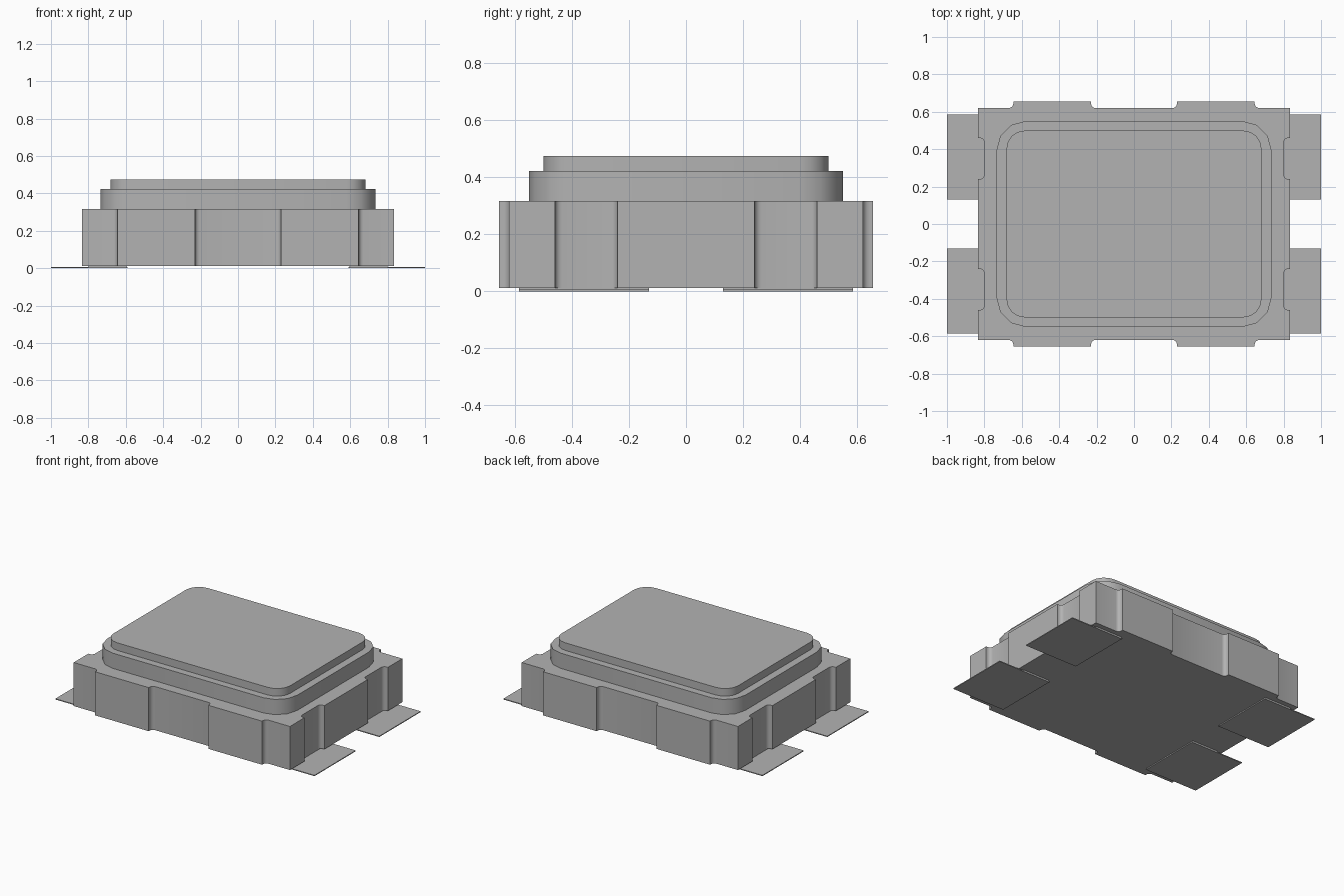
import bpy
import bmesh
import math

cube = bpy.data.objects.get("Cube")
if cube:
    bpy.data.objects.remove(cube, do_unlink=True)

grey = bpy.data.materials.new("light grey")
grey.use_nodes = True
COLOUR = (0.45, 0.45, 0.45, 1)
grey.diffuse_color = COLOUR
grey.node_tree.nodes["Principled BSDF"].inputs["Base Color"].default_value = COLOUR


def prism(name, outline, bottom, top, smooth=True):
    """Extrude a counter-clockwise outline into a solid."""
    bm = bmesh.new()
    face = bm.faces.new([bm.verts.new((x, y, bottom)) for x, y in outline])
    moved = bmesh.ops.extrude_face_region(bm, geom=[face])["geom"]
    for v in moved:
        if isinstance(v, bmesh.types.BMVert):
            v.co.z = top
    bmesh.ops.recalc_face_normals(bm, faces=bm.faces)
    mesh = bpy.data.meshes.new(name)
    bm.to_mesh(mesh)
    bm.free()
    mesh.materials.append(grey)
    obj = bpy.data.objects.new(name, mesh)
    bpy.context.collection.objects.link(obj)
    if smooth:
        bpy.ops.object.select_all(action="DESELECT")
        obj.select_set(True)
        bpy.context.view_layer.objects.active = obj
        bpy.ops.object.shade_smooth_by_angle(angle=math.radians(35))
    return obj


def arc(cx, cy, r, start, end, steps):
    angles = [math.radians(start + (end - start) * i / steps) for i in range(steps + 1)]
    return [(cx + r * math.cos(a), cy + r * math.sin(a)) for a in angles]


def rounded_rect(hx, hy, r, steps):
    points = []
    for sx, sy, start in ((1, 1, 0), (-1, 1, 90), (-1, -1, 180), (1, -1, 270)):
        points += arc(sx * (hx - r), sy * (hy - r), r, start, start + 90, steps)
    return points


def rectangle(x0, x1, y0, y1):
    return [(x0, y0), (x1, y0), (x1, y1), (x0, y1)]


# Ceramic body: one quarter of the notched outline, mirrored to the others
R = 0.025
quarter = [(0.835, 0.24)]
quarter += arc(0.80 + R, 0.24 + R, R, 270, 180, 4)
quarter += arc(0.80 + R, 0.46 - R, R, 180, 90, 4)
quarter += [(0.835, 0.46), (0.835, 0.62)]
quarter += arc(0.645 + R, 0.62 + R, R, 270, 180, 4)
quarter += [(0.645, 0.656), (0.23, 0.656)]
quarter += arc(0.23 - R, 0.62 + R, R, 0, -90, 4)
back = quarter + [(-x, y) for x, y in reversed(quarter)]
prism("body", back + [(-x, -y) for x, y in back], 0.012, 0.316)

# Seal ring and lid
prism("seal_ring", rounded_rect(0.735, 0.55, 0.155, 3), 0.316, 0.422)
prism("lid", rounded_rect(0.682, 0.50, 0.10, 4), 0.422, 0.475)

# Solder lands with a thin contact pad joining each to the body
for sx, side in ((1, "left"), (-1, "right")):
    for sy, end in ((-1, "front"), (1, "back")):
        y0, y1 = sorted((sy * 0.13, sy * 0.585))
        x0, x1 = sorted((sx * 0.59, sx))
        prism(f"{end}_{side}_land", rectangle(x0, x1, y0, y1), 0, 0.006, False)
        x0, x1 = sorted((sx * 0.595, sx * 0.80))
        prism(f"{end}_{side}_contact", rectangle(x0, x1, y0, y1), 0.006, 0.012, False)
